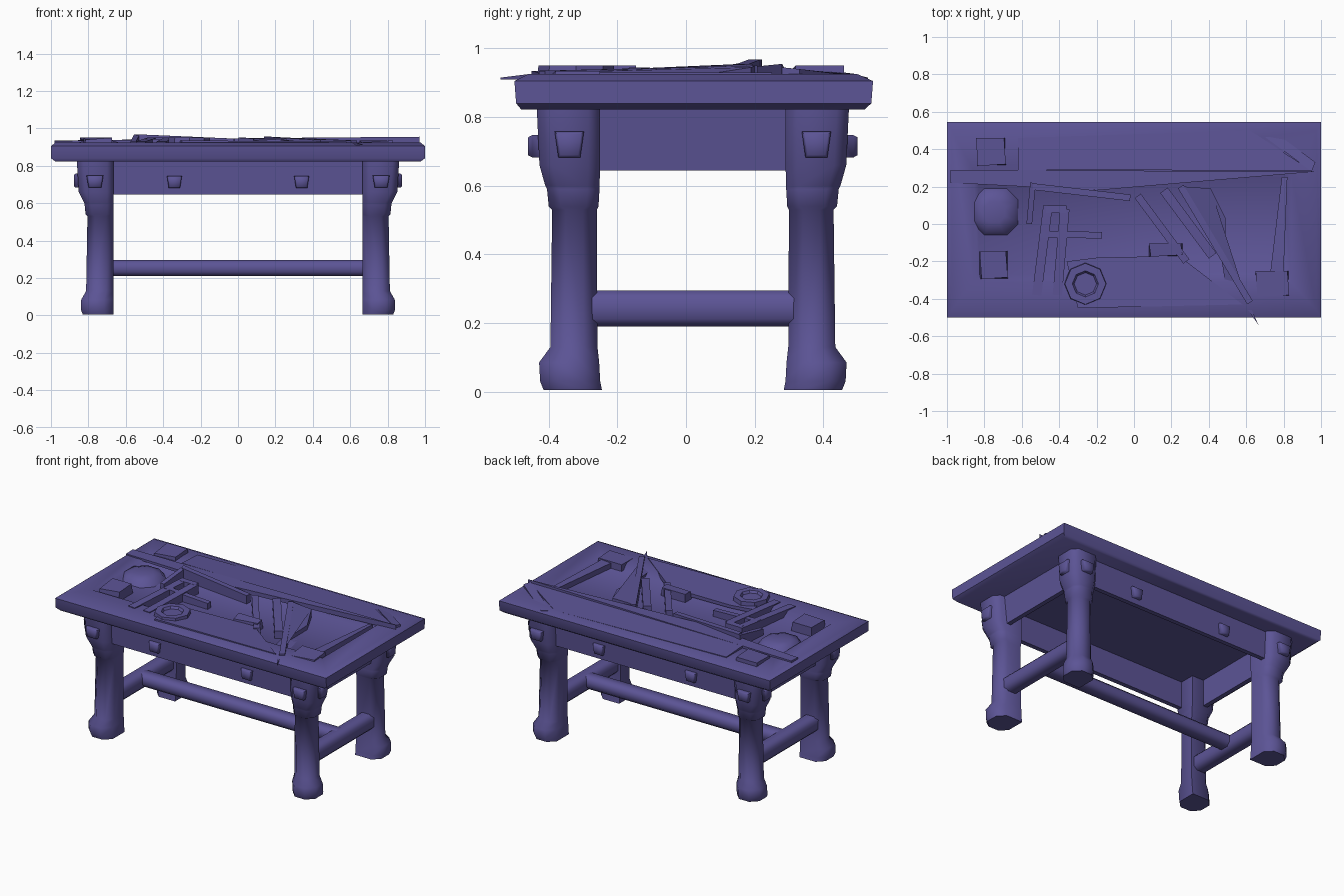
import bpy, bmesh, math
from mathutils import Vector

mat = bpy.data.materials.new("muted violet wood")
mat.diffuse_color = (0.107, 0.089, 0.305, 1)
CY = 0.02   # middle of the table in y


def finish(name, bm, angle=40):
    bmesh.ops.recalc_face_normals(bm, faces=bm.faces)
    me = bpy.data.meshes.new(name)
    bm.to_mesh(me)
    bm.free()
    ob = bpy.data.objects.new(name, me)
    me.materials.append(mat)
    bpy.context.collection.objects.link(ob)
    bpy.ops.object.select_all(action='DESELECT')
    ob.select_set(True)
    bpy.context.view_layer.objects.active = ob
    bpy.ops.object.shade_smooth_by_angle(angle=math.radians(angle))
    return ob


def loft(name, rings, angle=40):
    """Skin a list of equal-length point rings and cap both ends."""
    bm = bmesh.new()
    vs = [[bm.verts.new(p) for p in r] for r in rings]
    n = len(vs[0])
    for a, b in zip(vs, vs[1:]):
        for i in range(n):
            j = (i + 1) % n
            bm.faces.new((a[i], a[j], b[j], b[i]))
    bm.faces.new(vs[0][::-1])
    bm.faces.new(vs[-1])
    return finish(name, bm, angle)


def rect(x0, x1, y0, y1, z):
    return [(x0, y0, z), (x1, y0, z), (x1, y1, z), (x0, y1, z)]


def octa(x0, x1, y0, y1, z, c):
    return [(x0 + c, y0, z), (x1 - c, y0, z), (x1, y0 + c, z), (x1, y1 - c, z),
            (x1 - c, y1, z), (x0 + c, y1, z), (x0, y1 - c, z), (x0, y0 + c, z)]


def plate(name, pts, zbot=0.89):
    """Loose piece: polygon with its own top heights, standing on zbot."""
    return loft(name, [[(x, y, zbot) for x, y, z in pts], pts], 25)


def bar(name, a, b, w, z0, z1, zbot=0.89):
    a, b = Vector(a), Vector(b)
    d = (b - a).normalized()
    n = Vector((-d.y, d.x)) * w / 2
    return plate(name, [(*(a - n), z0), (*(b - n), z1), (*(b + n), z1), (*(a + n), z0)], zbot)


def stud(name, pos, normal, w, h, depth):
    """Tapered wooden peg sticking out along the normal."""
    p, n = Vector(pos), Vector(normal)
    t, u = Vector((n.y, -n.x, 0)), Vector((0, 0, 1))
    rings = []
    for d, s in ((-0.03, 1.0), (depth * 0.6, 1.0), (depth, 0.8)):
        rings.append([p + n * d + t * (sx * w * s / 2) + u * (sz * h * s / 2)
                      for sx, sz in ((-1, 1), (1, 1), (0.75, -1), (-0.75, -1))])
    return loft(name, rings, 70)


# Table top with raised border and sunken middle
loft("table_top", [
    rect(-0.975, 0.975, -0.48, 0.52, 0.822),
    rect(-1, 1, -0.495, 0.54, 0.84),
    rect(-1, 1, -0.5, 0.545, 0.905),
    rect(-0.975, 0.975, -0.46, 0.50, 0.925),
    rect(-0.86, 0.84, -0.31, 0.29, 0.925),
    rect(-0.83, 0.80, -0.27, 0.25, 0.89)], 50)

# Hollow apron frame, open underneath
loft("apron", [rect(-0.75, 0.75, -0.35, 0.39, 0.82),
               rect(-0.75, 0.75, -0.35, 0.39, 0.645),
               rect(-0.78, 0.78, -0.38, 0.42, 0.645),
               rect(-0.80, 0.80, -0.39, 0.43, 0.83)])

# Legs: (height, outer x, outer y, inner y, corner cut)
leg = [(0.005, 0.83, 0.435, 0.265, 0.045), (0.03, 0.84, 0.445, 0.27, 0.05),
       (0.085, 0.838, 0.448, 0.273, 0.05), (0.13, 0.812, 0.415, 0.278, 0.04),
       (0.53, 0.805, 0.41, 0.28, 0.04), (0.54, 0.815, 0.42, 0.275, 0.035),
       (0.59, 0.82, 0.425, 0.272, 0.035), (0.60, 0.822, 0.43, 0.272, 0.035),
       (0.66, 0.852, 0.447, 0.27, 0.035), (0.83, 0.862, 0.455, 0.27, 0.035)]
for sx, side in ((-1, "left"), (1, "right")):
    for sy, end in ((-1, "front"), (1, "back")):
        rings = []
        for z, xo, yo, yi, c in leg:
            # Square inner corner, rounded-off outer corners
            sec = [(0.665, yi), (xo - c, yi), (xo, yi + c), (xo, yo - c), (xo - c, yo), (0.665 + c, yo), (0.665, yo - c)]
            rings.append([(sx * x, CY + sy * y, z) for x, y in sec])
        loft(f"{end}_{side}_leg", rings, 62)
        stud(f"{end}_{side}_side_peg", (sx * 0.856, CY + sy * 0.36, 0.72), (sx, 0, 0), 0.085, 0.075, 0.022)
        stud(f"{end}_{side}_face_peg", (sx * 0.765, CY + sy * 0.45, 0.715), (0, sy, 0), 0.09, 0.065, 0.03)
        # Peg on the long apron
        stud(f"{end}_{side}_apron_peg", (sx * 0.34, CY + sy * 0.4, 0.713), (0, sy, 0), 0.08, 0.065, 0.03)


# Stretchers: side rails between the legs and one long middle rail
def rail(name, along_x, a, b, c0, c1, z0, z1):
    sec = octa(c0, c1, z0, z1, 0, 0.022)
    rings = [[(t, u, v) if along_x else (u, t, v) for u, v, _ in sec] for t in (a, b)]
    return loft(name, rings, 50)


for sx, side in ((-1, "left"), (1, "right")):
    rail(f"{side}_stretcher", False, CY - 0.3, CY + 0.3, sx * 0.735 - 0.05, sx * 0.735 + 0.05, 0.19, 0.295)
rail("long_stretcher", True, -0.73, 0.73, CY - 0.05, CY + 0.05, 0.21, 0.295)


# Blocks and pads lying on the top
def pad(name, x, y, w, d, z, skew=0.01):
    a, b = w / 2, d / 2
    low = rect(x - a, x + a, y - b, y + b, 0.89)
    top = [(x - a + skew, y - b, z - 0.01), (x + a, y - b + skew, z), (x + a - skew, y + b, z), (x - a, y + b, z)]
    return loft(name, [low, top], 30)


pad("back_left_block", -0.765, 0.385, 0.16, 0.15, 0.95)
pad("front_left_block", -0.75, -0.22, 0.15, 0.15, 0.95)
pad("front_right_block", 0.74, -0.32, 0.18, 0.14, 0.935)
loft("round_pad", [octa(-0.86, -0.62, -0.06, 0.19, 0.89, 0.06),
                   octa(-0.85, -0.64, -0.04, 0.17, 0.925, 0.06),
                   octa(-0.80, -0.69, 0.01, 0.12, 0.94, 0.03)], 60)

# Long thin board lying along the back border
plate("back_board", [(-0.98, 0.22, 0.932), (-0.2, 0.18, 0.945), (0.97, 0.28, 0.955), (-0.98, 0.29, 0.935)], 0.92)
plate("back_slope", [(-0.62, 0.29, 0.94), (0.95, 0.285, 0.94), (0.62, 0.5, 0.925), (-0.62, 0.46, 0.93)], 0.90)
plate("right_corner_slat", [(0.64, 0.51, 0.92), (0.95, 0.28, 0.945), (0.97, 0.33, 0.94), (0.70, 0.53, 0.915)], 0.90)

# Frame made of crossed slats
bar("frame_slat_left", (-0.52, -0.38), (-0.46, 0.10), 0.05, 0.93, 0.95)
bar("frame_slat_right", (-0.41, -0.38), (-0.37, 0.08), 0.05, 0.93, 0.95)
bar("frame_cross_slat", (-0.50, -0.055), (-0.17, -0.06), 0.035, 0.945, 0.93)
bar("frame_top_slat", (-0.47, 0.08), (-0.36, 0.08), 0.04, 0.95, 0.95)
bar("long_rod", (-0.54, 0.20), (-0.02, 0.14), 0.035, 0.968, 0.945)
bar("short_rod", (-0.54, 0.22), (-0.56, 0.0), 0.03, 0.968, 0.93)

# Sheet, ring and folded pieces in the middle
plate("front_sheet", [(-0.36, -0.20, 0.925), (-0.30, -0.45, 0.935), (0.58, -0.43, 0.93),
                      (0.24, -0.17, 0.925), (-0.2, -0.18, 0.92)], 0.90)
loft("ring", [[(-0.26 + r * math.cos(i * math.pi / 4), -0.32 + r * math.sin(i * math.pi / 4), z)
               for i in range(8)] for r, z in ((0.115, 0.90), (0.11, 0.95), (0.07, 0.95), (0.06, 0.935))], 30)
bar("folded_slat_a", (0.02, 0.15), (0.28, -0.2), 0.04, 0.95, 0.935)
bar("folded_slat_b", (0.16, 0.18), (0.42, -0.17), 0.05, 0.955, 0.94)
bar("folded_slat_c", (0.25, 0.2), (0.62, -0.42), 0.035, 0.95, 0.935)
plate("folded_sheet", [(0.27, 0.2, 0.95), (0.60, -0.40, 0.93), (0.49, -0.33, 0.91), (0.49, 0.03, 0.92), (0.41, 0.19, 0.945)])
pad("small_block", 0.17, -0.14, 0.18, 0.07, 0.945)
plate("right_inner_strip", [(0.73, -0.25, 0.925), (0.80, -0.25, 0.93), (0.82, 0.25, 0.93), (0.79, 0.25, 0.925)])
plate("front_sliver", [(0.61, -0.46, 0.925), (0.665, -0.54, 0.915), (0.63, -0.46, 0.925)], 0.91)
